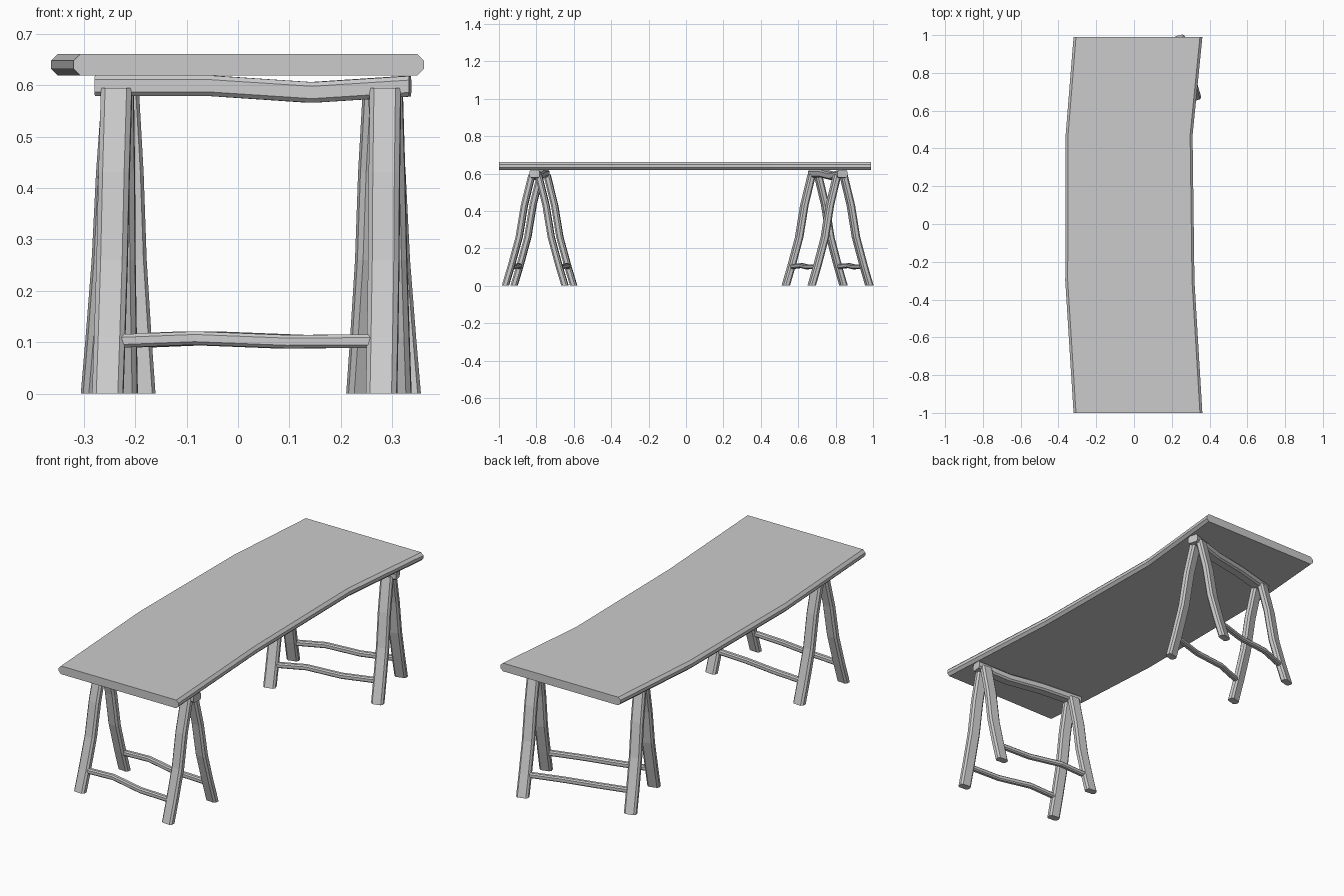
import bpy, bmesh
from math import radians
from mathutils import Matrix, Vector

if "Cube" in bpy.data.objects:
    bpy.data.objects.remove(bpy.data.objects["Cube"])


def loft(name, rings, mat=Matrix()):
    """Skin a list of equal-length point rings into a closed flat-shaded solid."""
    bm = bmesh.new()
    vs = [[bm.verts.new(mat @ Vector(p)) for p in r] for r in rings]
    n = len(vs[0])
    for a, b in zip(vs, vs[1:]):
        for i in range(n):
            bm.faces.new((a[i], a[(i + 1) % n], b[(i + 1) % n], b[i]))
    bm.faces.new(vs[0])
    bm.faces.new(vs[-1])
    bmesh.ops.recalc_face_normals(bm, faces=bm.faces)
    me = bpy.data.meshes.new(name)
    bm.to_mesh(me)
    bm.free()
    ob = bpy.data.objects.new(name, me)
    bpy.context.collection.objects.link(ob)
    return ob


def chamfered(w, h, c):
    """Octagonal section: half width w, half height h, corner cut c."""
    return [(w, h - c), (w - c, h), (c - w, h), (-w, h - c),
            (-w, c - h), (c - w, -h), (w - c, -h), (w, c - h)]


# Tabletop: plank with wavy, chamfered long edges (y, left x, right x)
outline = [(-1, -.32, .362), (-.3, -.364, .32), (.47, -.362, .31), (.99, -.32, .362)]
loft("tabletop", [[((l + r) / 2 + u, y, .64 + v)
                   for u, v in chamfered((r - l) / 2, .021, .013)]
                  for y, l, r in outline])


def trestle(name, centre, angle):
    mat = Matrix.Translation(centre) @ Matrix.Rotation(radians(angle), 4, 'Z')
    # Top beam, sagging on one side
    beam = [(-.305, .599), (-.08, .599), (.12, .586), (.309, .598)]
    loft(name + "_beam", [[(x, u, z + v) for u, v in chamfered(.028, .02, .008)]
                          for x, z in beam], mat)
    leg = [(0, .16), (.11, .127), (.26, .086), (.43, .058), (.595, .017)]
    brace = [(-.255, 0, .102), (-.1, .012, .108), (.08, -.006, .101), (.255, 0, .102)]
    for s, side in ((-1, "front"), (1, "back")):
        # Crooked splayed legs
        for d, end in ((-.265, "left"), (.265, "right")):
            loft(f"{name}_{side}_{end}_leg",
                 [[(d * (1 + .03 * (.3 - z)) + u, s * y + v, z)
                   for u, v in chamfered(.03, .018, .009)] for z, y in leg], mat)
        # Wavy brace between the feet
        loft(f"{name}_{side}_brace",
             [[(x, s * .13 + dy + u, z + v) for u, v in chamfered(.013, .013, .006)]
              for x, dy, z in brace], mat)


trestle("front_trestle", (.027, -.783, 0), -5)
trestle("back_trestle", (.025, .757, 0), 15)
